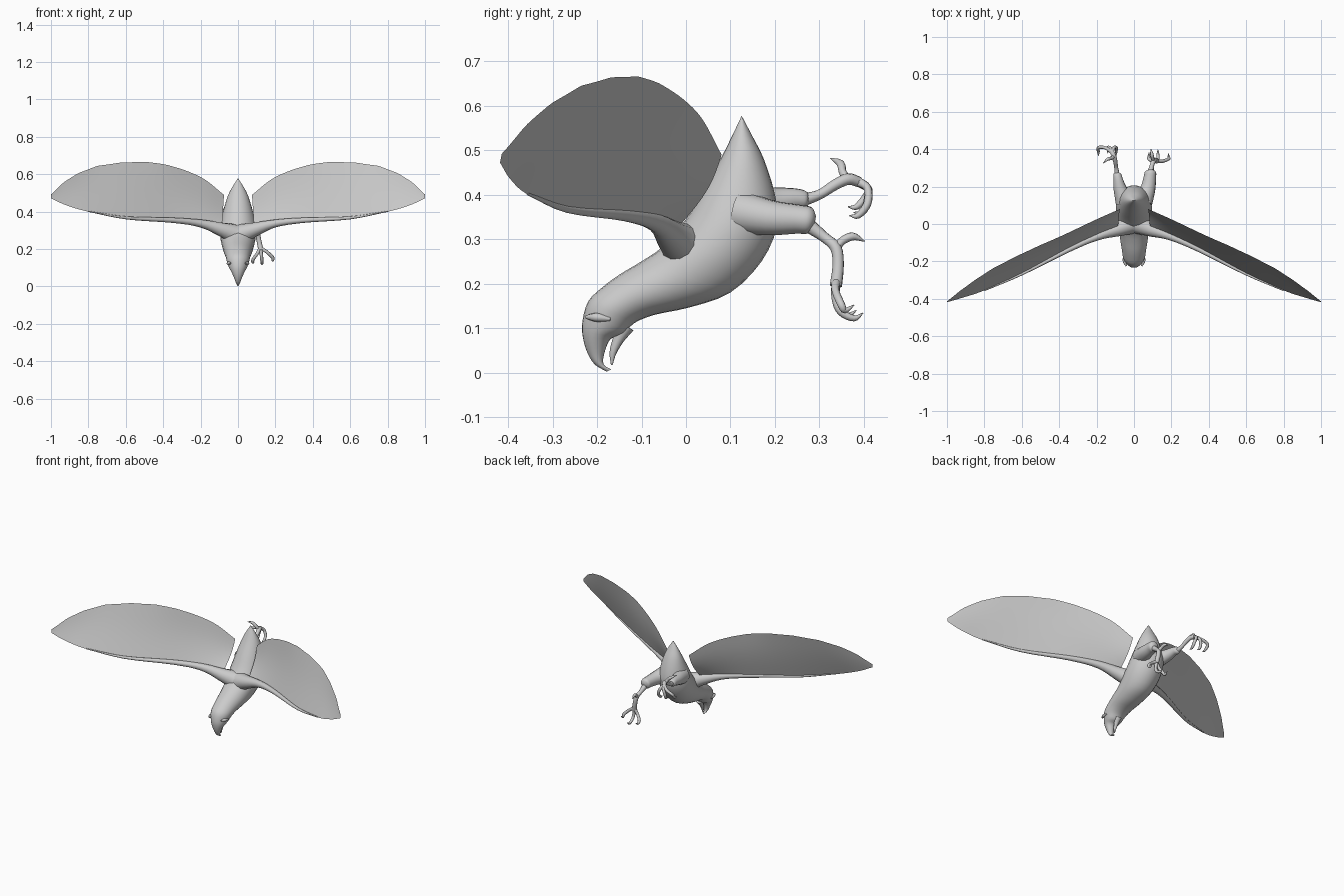
import bpy, bmesh, math
from mathutils import Vector

if "Cube" in bpy.data.objects:
    bpy.data.objects.remove(bpy.data.objects["Cube"])

GREY = (0.6, 0.6, 0.6, 1)
plumage = bpy.data.materials.new("plain_grey")
plumage.diffuse_color = GREY
plumage.use_nodes = True
plumage.node_tree.nodes["Principled BSDF"].inputs["Base Color"].default_value = GREY


def spline(points, steps):
    """Smooth curve through points of any dimension."""
    p = [Vector(q) for q in points]
    p = [2 * p[0] - p[1]] + p + [2 * p[-1] - p[-2]]
    out = []
    for a, b, c, d in zip(p, p[1:], p[2:], p[3:]):
        for i in range(steps):
            t = i / steps
            out.append(b + (c - a) * (t / 2)
                       + (2 * a - 5 * b + 4 * c - d) * (t * t / 2)
                       + (3 * b - a - 3 * c + d) * (t ** 3 / 2))
    return out + [p[-2]]


def skin(name, rows, closed=True):
    """Join rows of points into a surface; closed rows become a capped tube."""
    bm = bmesh.new()
    grid = [[bm.verts.new(co) for co in row] for row in rows]
    for a, b in zip(grid, grid[1:]):
        n = len(a)
        for i in range(n if closed else n - 1):
            j = (i + 1) % n
            bm.faces.new((a[i], b[i], b[j], a[j]))
    if closed:
        bm.faces.new(grid[0])
        bm.faces.new(grid[-1])
        bmesh.ops.recalc_face_normals(bm, faces=bm.faces)
    mesh = bpy.data.meshes.new(name)
    bm.to_mesh(mesh)
    bm.free()
    mesh.materials.append(plumage)
    obj = bpy.data.objects.new(name, mesh)
    bpy.context.collection.objects.link(obj)
    bpy.ops.object.select_all(action="DESELECT")
    obj.select_set(True)
    bpy.context.view_layer.objects.active = obj
    bpy.ops.object.shade_smooth_by_angle(angle=math.radians(50))
    return obj


def tube(name, points, sides=10, steps=4):
    """Tapering limb from (x, y, z, radius) points."""
    path = spline(points, steps)
    rows = []
    for i, p in enumerate(path):
        tangent = (path[min(i + 1, len(path) - 1)] - path[max(i - 1, 0)]).to_3d().normalized()
        side = tangent.cross(Vector((1, 0.2, 0.1))).normalized()
        other = tangent.cross(side)
        angles = [math.tau * k / sides for k in range(sides)]
        r = max(p[3], 0.001)
        rows.append([p.to_3d() + r * (side * math.cos(a) + other * math.sin(a)) for a in angles])
    return skin(name, rows)


# Body, head and hooked upper beak: back y z, belly y z, half width
sections = [
    (.125, .577, .128, .572, .003), (.105, .535, .15, .53, .03),
    (.08, .485, .175, .48, .055), (.04, .415, .2, .4, .078),
    (0, .345, .205, .33, .094), (-.05, .285, .17, .25, .095),
    (-.1, .25, .1, .18, .085), (-.15, .22, .01, .147, .075),
    (-.19, .19, -.07, .13, .066), (-.22, .16, -.115, .112, .06),
    (-.233, .115, -.14, .088, .048), (-.232, .08, -.17, .075, .035),
    (-.222, .045, -.184, .042, .02), (-.205, .018, -.185, .018, .011),
    (-.178, .002, -.168, .007, .003)]
rings = []
for by, bz, vy, vz, w in spline(sections, 3):
    ring = []
    for k in range(24):
        a = math.tau * k / 24
        m = (1 + math.cos(a)) / 2
        ring.append((w * math.sin(a), vy + (by - vy) * m, vz + (bz - vz) * m))
    rings.append(ring)
skin("body", rings)

# Lower beak
tube("lower_beak", [(0, -.135, .105, .02), (0, -.152, .075, .013),
                    (0, -.164, .045, .008), (0, -.167, .017, .002)])

# Wings: thin sheet between a leading and a trailing edge, with a fleshy arm
leading = [(.085, -.01, .335), (.2, -.06, .345), (.35, -.13, .356), (.6, -.265, .366),
           (.8, -.355, .4), (.92, -.395, .435), (1, -.418, .472)]
trailing = [(.075, .08, .49), (.2, .025, .585), (.38, -.06, .65), (.55, -.135, .667),
            (.75, -.235, .645), (.9, -.335, .58), (1, -.414, .492)]
arm = [(.02, .0, .28, .055), (.09, -.03, .305, .038), (.2, -.068, .337, .021),
       (.35, -.137, .354, .014), (.6, -.267, .367, .008), (.8, -.356, .402, .003)]
for s, label in ((1, "left"), (-1, "right")):
    rows = []
    edges = list(zip(spline(leading, 8), spline(trailing, 8)))
    for i, (lo, hi) in enumerate(edges):
        u = i / (len(edges) - 1)
        notch = 0.035 * abs(math.sin(u * 9 * math.pi)) * max(0, u - 0.25)
        row = []
        for k in range(9):
            v = k / 8
            p = lo.lerp(hi, v * (1 - notch * v ** 3))
            p.y += 0.014 * math.sin(math.pi * v) * (1 - u)
            row.append((s * p.x, p.y, p.z))
        rows.append(row[::-s])
    skin(label + "_wing", rows, closed=False)
    tube(label + "_wing_arm", [(s * x, y, z, r) for x, y, z, r in arm], 12)
    # Brow ridge over the eye
    tube(label + "_brow", [(s * .04, -.225, .125, .004), (s * .05, -.2, .124, .01),
                           (s * .055, -.17, .12, .004)], 8)

# Left leg reaches down
tube("left_thigh", [(.05, .12, .36, .05), (.075, .19, .348, .04), (.085, .25, .345, .033),
                    (.088, .278, .342, .03), (.088, .29, .34, .012)], 14)
tube("left_shank", [(.088, .27, .335, .018), (.095, .31, .305, .012), (.105, .337, .28, .013),
                    (.113, .342, .24, .013), (.122, .337, .195, .014)])
for n, (x, y, z) in enumerate([(.08, .375, .128), (.128, .39, .122), (.185, .37, .14)]):
    m = (x + .122) / 2
    tube(f"left_toe_{n + 1}", [(.12, .338, .205, .011), (m, .336, z + .045, .009),
                               (x, .348, z + .015, .009), (x, y - .012, z, .007),
                               (x, y + .008, z + .012, .001)], 8)
tube("left_back_toe", [(.105, .335, .275, .011), (.1, .35, .295, .009),
                       (.095, .375, .306, .009), (.09, .402, .295, .001)], 8)

# Right leg stretches back
tube("right_thigh", [(-.05, .12, .37, .05), (-.075, .19, .382, .035), (-.085, .24, .39, .025),
                     (-.09, .268, .388, .02), (-.09, .278, .387, .008)], 14)
tube("right_shank", [(-.09, .26, .387, .015), (-.095, .3, .4, .011), (-.1, .335, .422, .012),
                     (-.108, .365, .435, .013), (-.12, .39, .428, .012)])
for n, (x, y, z) in enumerate([(-.095, .375, .345), (-.14, .385, .352), (-.19, .372, .365)]):
    m = (x - .12) / 2
    tube(f"right_toe_{n + 1}", [(-.118, .385, .43, .011), (m, .408, .415, .009),
                                (x, .408, z + .035, .009), (x, y + .012, z + .008, .007),
                                (x, y - .008, z + .008, .001)], 8)
tube("right_back_toe", [(-.108, .362, .432, .011), (-.12, .352, .452, .009),
                        (-.14, .347, .47, .009), (-.165, .325, .482, .001)], 8)
